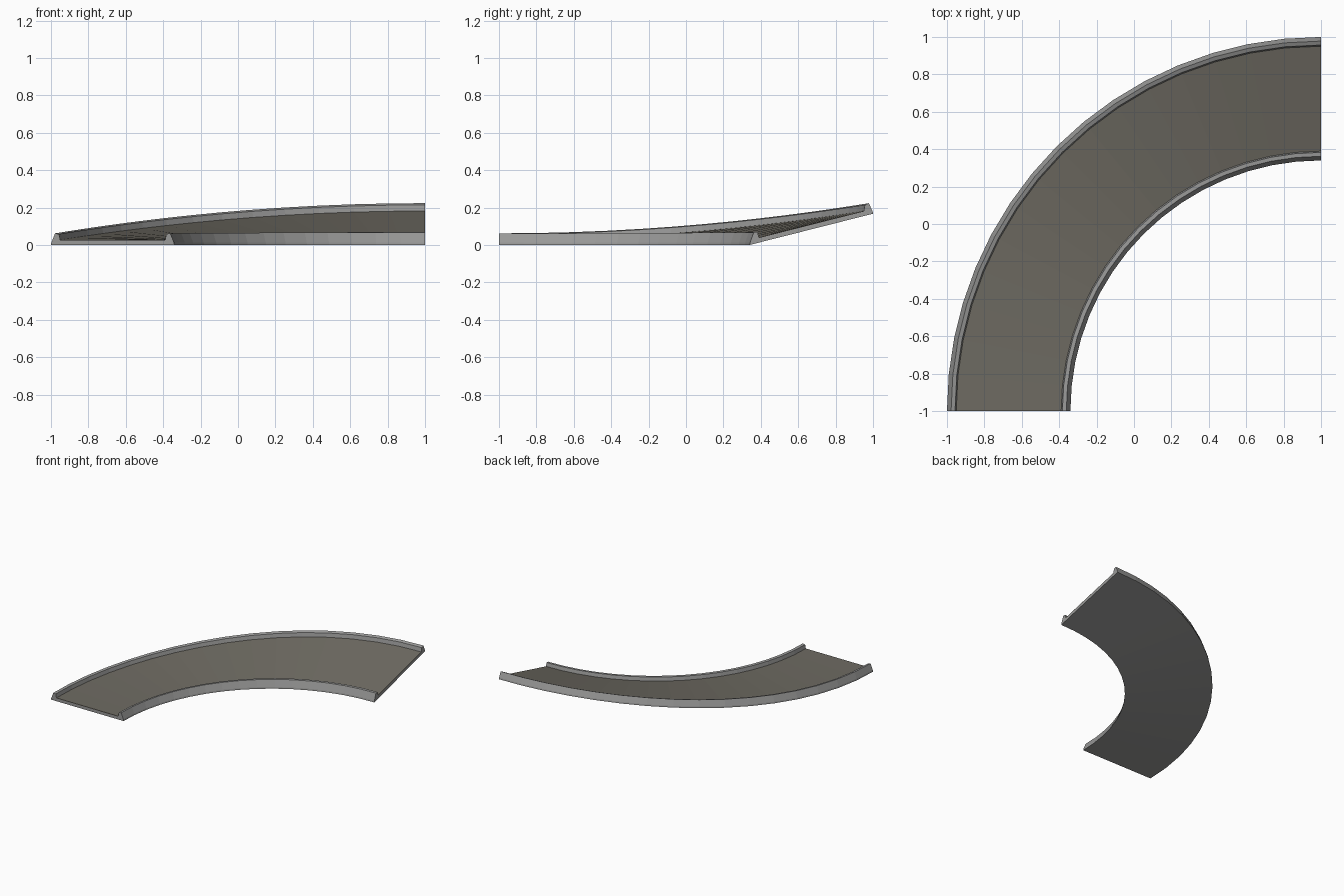
import bpy, bmesh, math

if "Cube" in bpy.data.objects:
    bpy.data.objects.remove(bpy.data.objects["Cube"])

R_IN, R_OUT, LIFT, SEGS = 1.34, 2.0, 0.167, 16


def material(name, rgb):
    m = bpy.data.materials.new(name)
    m.diffuse_color = (*rgb, 1)
    m.use_nodes = True
    m.node_tree.nodes["Principled BSDF"].inputs["Base Color"].default_value = m.diffuse_color
    return m


grey = material("light grey", (0.32, 0.32, 0.315))
tarmac = material("warm dark grey", (0.158, 0.148, 0.124))


def sweep(name, profile, mat):
    """Sweep a closed (radius, height) profile round a quarter turn, banking as it goes."""
    bm = bmesh.new()
    rings = []
    for i in range(SEGS + 1):
        t = math.pi / 2 * i / SEGS
        bank = LIFT * math.sin(t) ** 2 / (R_OUT - R_IN)
        rings.append([bm.verts.new((1 - r * math.cos(t), -1 + r * math.sin(t),
                                    z + bank * (r - R_IN))) for r, z in profile])
    n = len(profile)
    for a, b in zip(rings, rings[1:]):
        for j in range(n):
            k = (j + 1) % n
            bm.faces.new((a[j], a[k], b[k], b[j]))
    bm.faces.new(rings[0])
    bm.faces.new(rings[-1][::-1])
    bmesh.ops.recalc_face_normals(bm, faces=bm.faces[:])
    me = bpy.data.meshes.new(name)
    bm.to_mesh(me)
    bm.free()
    me.materials.append(mat)
    ob = bpy.data.objects.new(name, me)
    bpy.context.collection.objects.link(ob)
    return ob


# Track bed with a raised kerb along both edges
kerb = [(0, 0), (0.002, 0.012), (0.022, 0.062), (0.043, 0.058), (0.05, 0.024)]
bed = [(R_IN + u, z) for u, z in kerb] + [(R_OUT - u, z) for u, z in reversed(kerb)]
sweep("track_bed", bed, grey)

# Road surface laid as a thin plate between the kerbs
a, b = R_IN + 0.0495, R_OUT - 0.0495
sweep("road_surface", [(a, 0.022), (a, 0.027), (b, 0.027), (b, 0.022)], tarmac)
